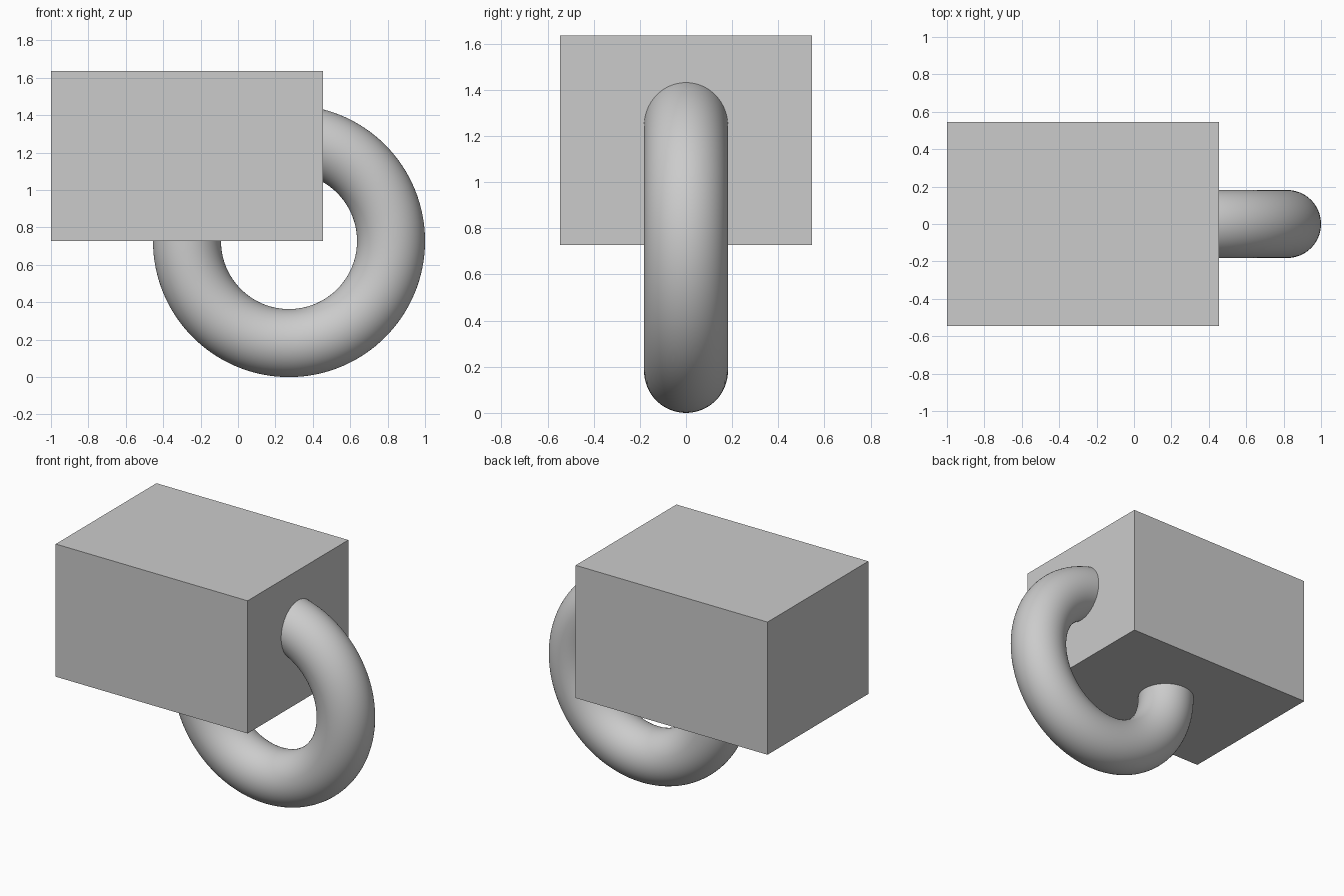
import bpy

if "Cube" in bpy.data.objects:
    bpy.data.objects.remove(bpy.data.objects["Cube"])

UNIT = 2 / 11  # the whole form is 11 units long

grey = bpy.data.materials.new("light_grey")
grey.diffuse_color = (0.6, 0.6, 0.6, 1)
grey.use_nodes = True
grey.node_tree.nodes["Principled BSDF"].inputs["Base Color"].default_value = grey.diffuse_color

# Rectangular block, 8 x 6 x 5 units
bpy.ops.mesh.primitive_cube_add(size=1, location=(-1 + 4 * UNIT, 0, 6.5 * UNIT))
block = bpy.context.object
block.name = "block"
block.scale = (8 * UNIT, 6 * UNIT, 5 * UNIT)
bpy.ops.object.transform_apply(location=False, rotation=False, scale=True)
block.data.materials.append(grey)

# Upright ring passing through the lower right edge of the block
bpy.ops.mesh.primitive_torus_add(
    major_radius=3 * UNIT, minor_radius=UNIT,
    major_segments=128, minor_segments=64,
    location=(1 - 4 * UNIT, 0, 4 * UNIT), rotation=(1.5707963, 0, 0))
ring = bpy.context.object
ring.name = "ring"
ring.data.materials.append(grey)
bpy.ops.object.shade_smooth()
